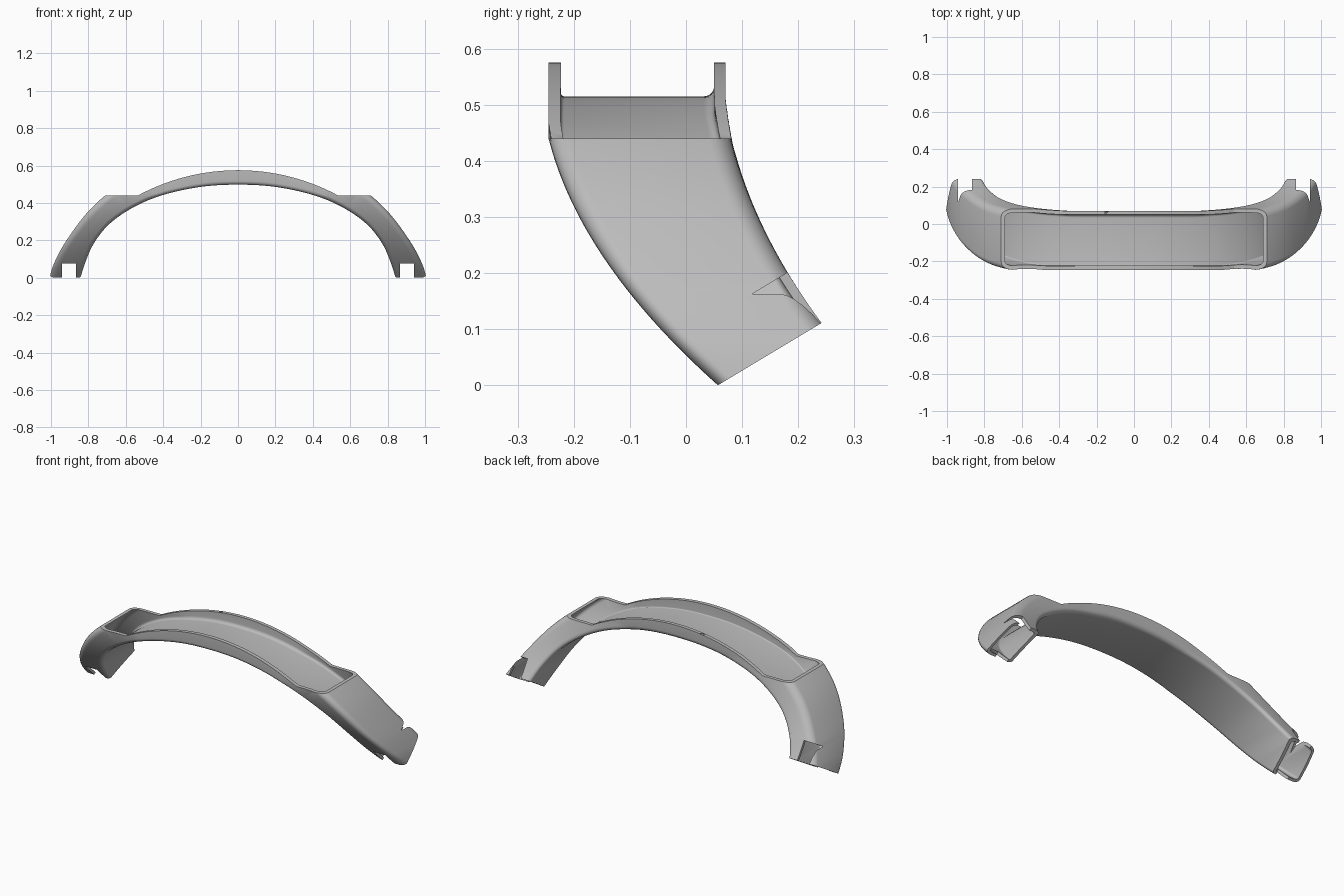
import bpy, bmesh, math
from mathutils import Vector, Matrix

cube = bpy.data.objects.get("Cube")
if cube:
    bpy.data.objects.remove(cube, do_unlink=True)

grey = bpy.data.materials.new("plain grey")
grey.use_nodes = True
grey.diffuse_color = (0.5, 0.5, 0.5, 1)
grey.node_tree.nodes["Principled BSDF"].inputs["Base Color"].default_value = (0.5, 0.5, 0.5, 1)

# Half arch curves in x, z: underside and outer side
UNDER = [(0, .498), (.2, .486), (.4, .443), (.555, .379), (.685, .29),
         (.77, .185), (.817, .08), (.842, 0), (.868, -.1)]
OUTER = [(0, .66), (.23, .645), (.45, .595), (.63, .5), (.79, .366),
         (.913, .206), (.98, .085), (1.008, 0), (1.035, -.1)]
STEPS = 8


def smooth_curve(half):
    """Mirror a half curve and interpolate it with a Catmull-Rom spline."""
    pts = [Vector((-x, z)) for x, z in half[:0:-1]] + [Vector(p) for p in half]
    ext = [2 * pts[0] - pts[1]] + pts + [2 * pts[-1] - pts[-2]]
    out = []
    for a, b, c, d in zip(ext, ext[1:], ext[2:], ext[3:]):
        for i in range(STEPS):
            t = i / STEPS
            out.append(b + (c - a) * t / 2 + (a - 2.5 * b + 2 * c - d / 2) * t**2
                       + (1.5 * (b - c) + (d - a) / 2) * t**3)
    return out + [pts[-1]]


def front_y(z):
    u = max(0, .44 - z)
    return -.245 + .253 * u + .985 * u * u


def back_y(z):
    u = .44 - z
    return max(.07, .08 + .242 * u + .758 * u * max(u, 0))


def rounded_rect(w0, w1, v0, v1, radii, seg=6):
    """Rounded rectangle in width (w) and thickness (v), one radius per corner."""
    corners = [(w0, v0, 1, 1), (w1, v0, -1, 1), (w1, v1, -1, -1), (w0, v1, 1, -1)]
    pts = []
    for k, ((w, v, sw, sv), r) in enumerate(zip(corners, radii)):
        for i in range(seg + 1):
            a = math.pi + (k + i / seg) * math.pi / 2
            pts.append((w + sw * r + r * math.cos(a), v + sv * r + r * math.sin(a)))
    return pts


def new_object(name, bm):
    bmesh.ops.recalc_face_normals(bm, faces=bm.faces)
    mesh = bpy.data.meshes.new(name)
    bm.to_mesh(mesh)
    bm.free()
    mesh.materials.append(grey)
    obj = bpy.data.objects.new(name, mesh)
    bpy.context.collection.objects.link(obj)
    return obj


def bridge(bm, a, b):
    n = len(a)
    for i in range(n):
        bm.faces.new((a[i], a[(i + 1) % n], b[(i + 1) % n], b[i]))


# Hollow arched tube
bm = bmesh.new()
shells = [[], []]
for lo, hi in zip(smooth_curve(UNDER), smooth_curve(OUTER)):
    width = back_y(lo.y) - front_y(lo.y)
    thick = (hi - lo).length
    loops = [rounded_rect(0, width, 0, thick, (.02, .026, .038, .038)),
             rounded_rect(.022, width - .02, .017, thick - .013, (.006, .018, .024, .024))]
    for shell, loop in zip(shells, loops):
        ring = []
        for w, v in loop:
            p = lo.lerp(hi, v / thick)
            f, b = front_y(p.y), back_y(p.y)
            ring.append(bm.verts.new((p.x, f + (b - f) * w / width, p.y)))
        shell.append(ring)
for shell in shells:
    for a, b in zip(shell, shell[1:]):
        bridge(bm, a, b)
for end in (0, -1):
    bridge(bm, shells[0][end], shells[1][end])
band = new_object("arched_band", bm)


def cut(cutter):
    mod = band.modifiers.new("cut", "BOOLEAN")
    mod.operation, mod.solver, mod.object = "DIFFERENCE", "EXACT", cutter
    bpy.context.view_layer.objects.active = band
    bpy.ops.object.modifier_apply(modifier=mod.name)
    bpy.data.objects.remove(cutter, do_unlink=True)


def slanted_box(name, x0, x1, level):
    """Box whose top plane is z = 0.6 y + level."""
    bm = bmesh.new()
    bmesh.ops.create_cube(bm, size=1)
    bm.transform(Matrix.Translation(((x0 + x1) / 2, 0, level))
                 @ Matrix.Rotation(math.atan(.6), 4, "X")
                 @ Matrix.Diagonal((x1 - x0, 2, .5, 1))
                 @ Matrix.Translation((0, 0, -.5)))
    return new_object(name, bm)


# Open tray: everything above the rim line is removed
radius = 1.128
rim = [(-.8, 1), (-.8, .44)]
for i in range(49):
    x = -.535 + 1.07 * i / 48
    rim.append((x, .575 - radius + math.sqrt(radius**2 - x * x)))
rim += [(.8, .44), (.8, 1)]
bm = bmesh.new()
face = bm.faces.new([bm.verts.new((x, -1, z)) for x, z in rim])
side = bmesh.ops.extrude_face_region(bm, geom=[face])["geom"]
bmesh.ops.translate(bm, verts=[g for g in side if isinstance(g, bmesh.types.BMVert)], vec=(0, 2, 0))
cut(new_object("rim_cutter", bm))

# Slanted ends and the slots in them
cut(slanted_box("end_cutter", -1.5, 1.5, -.034))
for x0, x1 in ((.865, .94), (-.94, -.865)):
    cut(slanted_box("slot_cutter", x0, x1, .092))

bpy.ops.object.select_all(action="DESELECT")
band.select_set(True)
bpy.context.view_layer.objects.active = band
bpy.ops.object.shade_smooth_by_angle(angle=math.radians(30))
